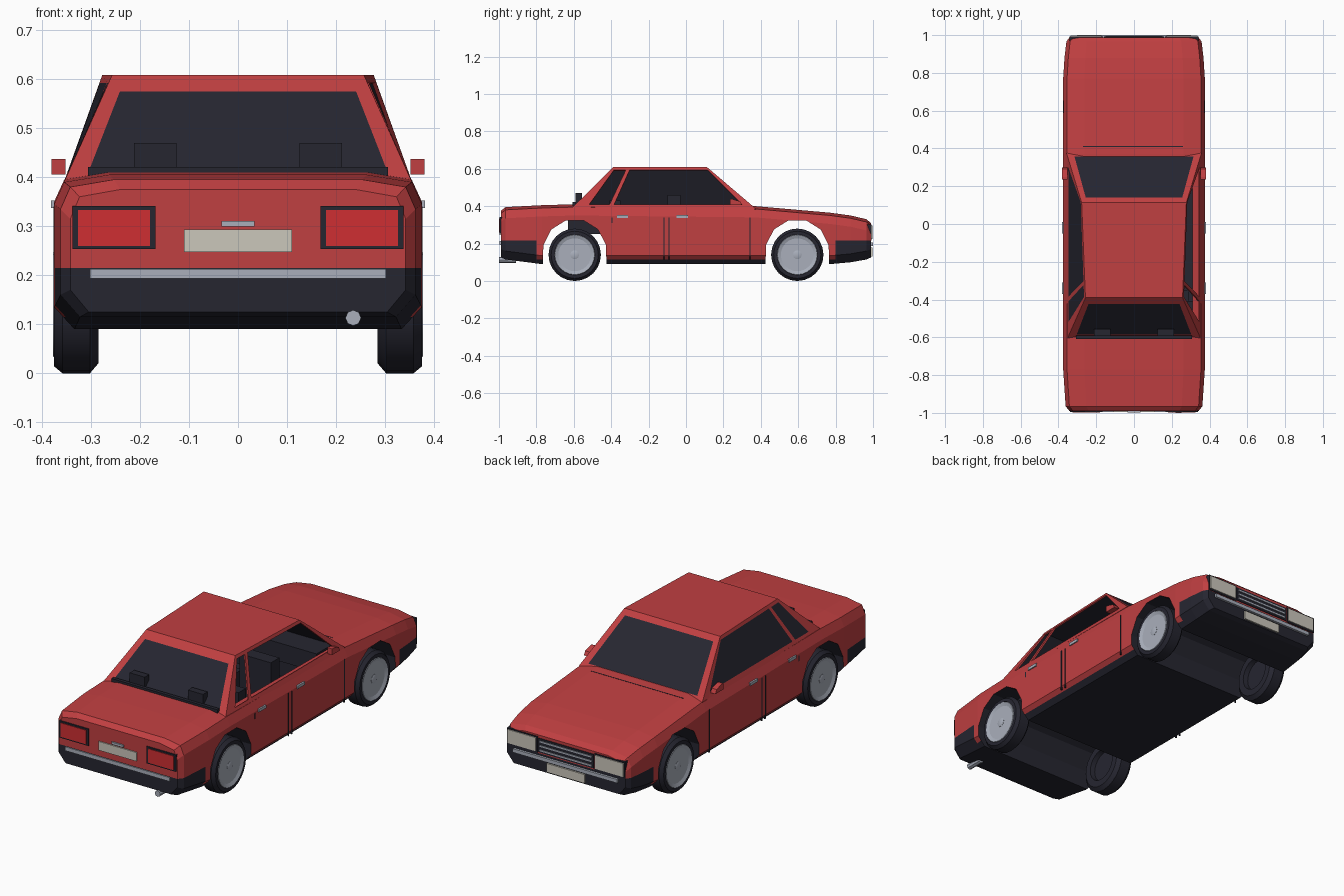
import bpy, bmesh, math
from mathutils import Vector

cube = bpy.data.objects.get("Cube")
if cube:
    bpy.data.objects.remove(cube)


def material(name, r, g, b):
    m = bpy.data.materials.new(name)
    m.use_nodes = True
    m.diffuse_color = (r, g, b, 1)
    m.node_tree.nodes["Principled BSDF"].inputs["Base Color"].default_value = (r, g, b, 1)
    return m


RED = material("body red", 0.53, 0.05, 0.053)
DARK = material("dark trim", 0.019, 0.019, 0.03)
LAMP = material("lamp red", 0.62, 0.028, 0.032)
SILVER = material("silver", 0.40, 0.43, 0.50)
CREAM = material("cream", 0.60, 0.57, 0.50)


def finish(name, bm, *mats):
    bmesh.ops.recalc_face_normals(bm, faces=bm.faces)
    me = bpy.data.meshes.new(name)
    bm.to_mesh(me)
    bm.free()
    for m in mats:
        me.materials.append(m)
    ob = bpy.data.objects.new(name, me)
    bpy.context.collection.objects.link(ob)
    return ob


def loft(bm, rings):
    """Skin closed rings of points and cap both ends."""
    rows = [[bm.verts.new(p) for p in ring] for ring in rings]
    n = len(rows[0])
    for a, b in zip(rows, rows[1:]):
        for i in range(n):
            j = (i + 1) % n
            bm.faces.new((a[i], a[j], b[j], b[i]))
    bm.faces.new(rows[0])
    bm.faces.new(rows[-1])


def prism(name, pts, lo, hi, *mats):
    """Extrude a (y, z) outline along x."""
    bm = bmesh.new()
    loft(bm, [[(x, y, z) for y, z in pts] for x in (lo, hi)])
    return finish(name, bm, *mats)


def box(name, x, y, z, mat):
    """Box from (min, max) pairs."""
    return prism(name, [(y[0], z[0]), (y[1], z[0]), (y[1], z[1]), (y[0], z[1])], *x, mat)


def lathe(name, profile, y, z, side, mat, segments=24):
    """Spin an (r, x) profile about the wheel axle."""
    bm = bmesh.new()
    rings = []
    for r, x in profile:
        rings.append([(side * x, y + r * math.cos(a), z + r * math.sin(a))
                      for a in (math.tau * k / segments for k in range(segments))])
    loft(bm, rings)
    ob = finish(name, bm, mat)
    bpy.ops.object.select_all(action='DESELECT')
    ob.select_set(True)
    bpy.context.view_layer.objects.active = ob
    bpy.ops.object.shade_smooth_by_angle(angle=math.radians(30))
    return ob


# Lower body: sections along the length (y, half width, top, bottom)
stations = [(-0.99, 0.342, 0.375, 0.125), (-0.965, 0.362, 0.395, 0.115),
            (-0.77, 0.375, 0.405, 0.09), (-0.6, 0.375, 0.41, 0.09),
            (0.37, 0.375, 0.40, 0.09), (0.77, 0.375, 0.365, 0.09),
            (0.88, 0.368, 0.35, 0.10), (0.965, 0.358, 0.33, 0.115),
            (0.988, 0.342, 0.31, 0.125)]
rings = []
for y, w, top, low in stations:
    half = [(0.89 * w, low), (w, low + 0.045), (w, top - 0.06),
            (0.945 * w, top - 0.015), (0.7 * w, top)]
    rings.append([(x, y, z) for x, z in half] + [(-x, y, z) for x, z in reversed(half)])
bm = bmesh.new()
loft(bm, rings)
for co, no in (((0, 0, 0.115), (0, 0, 1)), ((0, 0, 0.215), (0, 0, 1)),
               ((0, 0.8, 0), (0, 1, 0)), ((0, -0.8, 0), (0, 1, 0))):
    bmesh.ops.bisect_plane(bm, geom=bm.verts[:] + bm.edges[:] + bm.faces[:],
                           plane_co=co, plane_no=no)
for f in bm.faces:
    c = f.calc_center_median()
    f.material_index = int(c.z < 0.115 or (abs(c.y) > 0.8 and c.z < 0.215))
body = finish("body", bm, RED, DARK)

# Wheel arches and cabin pocket cut out of the body
AXLE = 0.595
arch = [(-0.17, 0.0), (-0.168, 0.19), (-0.125, 0.275), (-0.05, 0.322),
        (0.05, 0.322), (0.125, 0.275), (0.168, 0.19), (0.17, 0.0)]
cutters = [prism("arch_cutter", [(s * AXLE + y, z) for y, z in arch], -0.5, 0.5, RED, DARK)
           for s in (-1, 1)]
for y, z in (((-0.41, 0.35), 0.15), ((-0.57, -0.4), 0.36)):
    c = box("cabin_cutter", (-0.31, 0.31), y, (z, 0.5), RED)
    c.data.materials.append(DARK)
    cutters.append(c)
for c in cutters:
    c.hide_render = True
    for p in c.data.polygons:
        p.material_index = 1
    mod = body.modifiers.new("cut", 'BOOLEAN')
    mod.operation, mod.solver, mod.object = 'DIFFERENCE', 'EXACT', c
cut_mesh = bpy.data.meshes.new_from_object(
    body.evaluated_get(bpy.context.evaluated_depsgraph_get()))
body.modifiers.clear()
body.data = cut_mesh
for c in cutters:
    bpy.data.objects.remove(c)


# Cabin: ruled panels with window panes
def panel(bm, low, high, rows, panes, open_panes=False):
    grid = [[bm.verts.new(Vector(a).lerp(Vector(b), t)) for a, b in zip(low, high)]
            for t in (0, *rows, 1)]
    for r in range(3):
        for k in range(len(low) - 1):
            pane = r == 1 and k in panes
            if pane and open_panes:
                continue
            f = bm.faces.new((grid[r][k], grid[r][k + 1], grid[r + 1][k + 1], grid[r + 1][k]))
            f.material_index = int(pane)


BASE, ROOF = 0.385, 0.608
BW, RW, FW = 0.357, 0.257, 0.277      # base, rear roof and front roof half widths
YB, YRB, YRF, YF = -0.615, -0.39, 0.113, 0.375
bm = bmesh.new()
low_y = (YB, -0.535, -0.42, -0.395, 0.325, YF)
high_y = (YRB, -0.375, -0.315, -0.295, 0.10, YRF)
for s in (-1, 1):
    low = [(s * BW, y, BASE) for y in low_y]
    high = [(s * (RW + (FW - RW) * (y - YRB) / (YRF - YRB)), y, ROOF) for y in high_y]
    panel(bm, low, high, (0.11, 0.93), (1, 3), open_panes=s > 0)
for yl, yh, w, pl, ph, rows in ((YB, YRB, RW, 0.315, 0.228, (0.13, 0.85)),
                                (YF, YRF, FW, 0.32, 0.248, (0.07, 0.9))):
    panel(bm, [(x, yl, BASE) for x in (-BW, -pl, pl, BW)],
          [(x, yh, ROOF) for x in (-w, -ph, ph, w)], rows, (1,))
bm.faces.new([bm.verts.new(p) for p in ((-RW, YRB, ROOF), (RW, YRB, ROOF),
                                        (FW, YRF, ROOF), (-FW, YRF, ROOF))])
bmesh.ops.remove_doubles(bm, verts=bm.verts, dist=0.0005)
cabin = finish("cabin", bm, RED, DARK)
lining = cabin.modifiers.new("lining", 'SOLIDIFY')
lining.thickness, lining.offset, lining.material_offset = 0.008, -1, 1

# Interior
box("rear_seat_base", (-0.25, 0.25), (-0.63, -0.45), (0.25, 0.335), DARK)
box("rear_seat_back", (-0.29, 0.29), (-0.41, -0.35), (0.15, 0.43), DARK)
box("dashboard", (-0.3, 0.3), (0.22, 0.35), (0.3, 0.395), DARK)

# Paired parts
for s, tag in ((1, "left"), (-1, "right")):
    def span(a, b):
        return tuple(sorted((s * a, s * b)))

    box(f"{tag}_front_seat", span(0.08, 0.26), (-0.1, -0.03), (0.15, 0.46), DARK)
    box(f"{tag}_seat_cushion", span(0.08, 0.26), (-0.03, 0.15), (0.15, 0.24), DARK)
    box(f"{tag}_rear_headrest", span(0.125, 0.212), (-0.592, -0.555), (0.39, 0.47), DARK)
    prism(f"{tag}_mirror", [(0.235, 0.405), (0.30, 0.405), (0.29, 0.425), (0.25, 0.437),
                            (0.235, 0.437)], *span(0.352, 0.38), RED)
    for y in (-0.34, -0.02):
        box(f"{tag}_door_handle", span(0.372, 0.381), (y - 0.03, y + 0.03), (0.337, 0.352), SILVER)
    for y, low in ((-0.395, 0.31), (-0.118, 0.115), (-0.09, 0.115), (0.342, 0.115)):
        box(f"{tag}_door_gap", span(0.37, 0.3765), (y - 0.003, y + 0.003), (low, 0.34), DARK)
    # Lamps
    box(f"{tag}_tail_lamp_frame", span(0.168, 0.338), (-0.996, -0.97), (0.253, 0.341), DARK)
    box(f"{tag}_tail_lamp", span(0.18, 0.326), (-0.999, -0.98), (0.26, 0.333), LAMP)
    box(f"{tag}_headlamp_frame", span(0.165, 0.341), (0.96, 0.992), (0.217, 0.302), DARK)
    box(f"{tag}_headlamp", span(0.172, 0.335), (0.98, 0.997), (0.225, 0.296), CREAM)
    # Wheels
    for y, end in ((AXLE, "nose"), (-AXLE, "tail")):
        name = f"{tag}_{end}"
        z = 0.14
        lathe(name + "_tyre", [(0.08, 0.31), (0.085, 0.285), (0.12, 0.285), (0.14, 0.302),
                               (0.14, 0.358), (0.126, 0.375), (0.108, 0.375),
                               (0.104, 0.358), (0.01, 0.358)], y, z, s, DARK)
        lathe(name + "_rim", [(0.084, 0.356), (0.088, 0.37), (0.106, 0.377), (0.11, 0.37)],
              y, z, s, SILVER)
        lathe(name + "_hub", [(0.024, 0.355), (0.024, 0.371), (0.016, 0.374)], y, z, s, SILVER, 10)
        star = []
        for k in range(5):
            for r, da in ((0.03, -0.628), (0.09, -0.1), (0.09, 0.1)):
                a = math.pi / 2 + math.tau * k / 5 + da
                star.append((y + r * math.cos(a), z + r * math.sin(a)))
        prism(name + "_spokes", star, *span(0.355, 0.367), SILVER)

# Tail details
box("tail_plate", (-0.11, 0.11), (-0.996, -0.98), (0.247, 0.293), CREAM)
box("trunk_handle", (-0.034, 0.034), (-0.998, -0.98), (0.299, 0.311), SILVER)
box("tail_bumper_strip", (-0.302, 0.302), (-0.996, -0.98), (0.193, 0.213), SILVER)
box("rear_window_seal", (-0.306, 0.306), (-0.608, -0.59), (0.395, 0.421), DARK)
pipe = lathe("exhaust", [(0.016, -0.09), (0.016, 0)], 0, 0, 1, SILVER, 8)
pipe.rotation_euler.z = math.pi / 2
pipe.location = (0.235, -0.91, 0.113)

# Nose details
box("grille", (-0.16, 0.16), (0.96, 0.992), (0.222, 0.295), DARK)
for z in (0.235, 0.258, 0.281):
    box("grille_bar", (-0.15, 0.15), (0.98, 0.996), (z - 0.004, z + 0.004), SILVER)
box("nose_bumper_strip", (-0.302, 0.302), (0.97, 1.0), (0.186, 0.205), SILVER)
box("nose_plate", (-0.11, 0.11), (0.97, 0.996), (0.132, 0.178), CREAM)
box("hood_gap", (-0.27, 0.26), (0.408, 0.412), (0.39, 0.3975), DARK)
